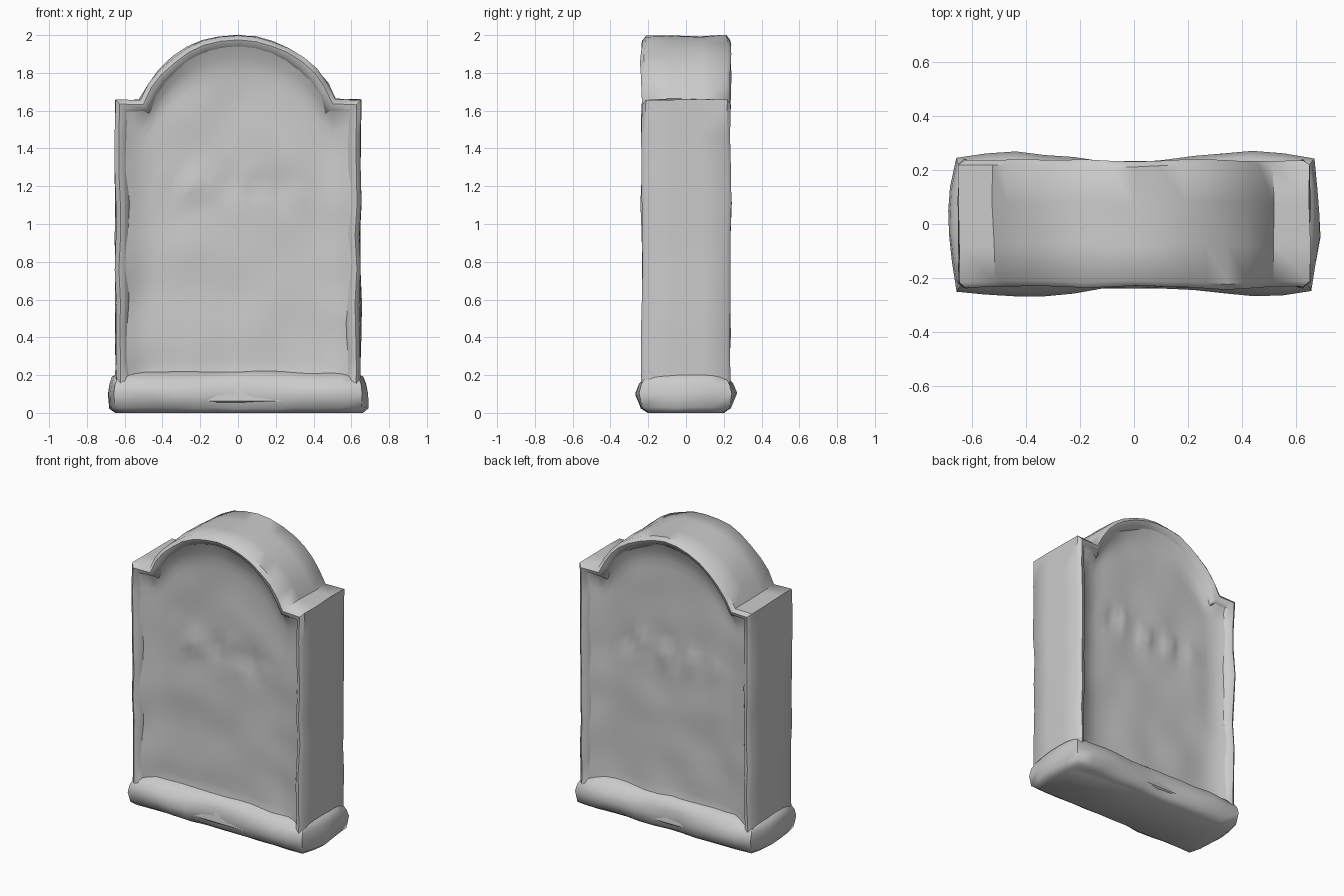
import bpy, bmesh, math
from mathutils import Vector, noise

cube = bpy.data.objects.get("Cube")
if cube:
    bpy.data.objects.remove(cube)

stone = bpy.data.materials.new("grey stone")
stone.use_nodes = True
grey = (0.6, 0.6, 0.6, 1)
stone.diffuse_color = grey
stone.node_tree.nodes["Principled BSDF"].inputs["Base Color"].default_value = grey

SHOULDER, ARCH_Z, ARCH_R, HALF_W = 1.66, 1.432, 0.568, 0.65


def worn(p, amount, scale=5):
    """Nudge a point so that the stone looks weathered."""
    return Vector(p) + noise.noise_vector(Vector(p) * scale) * amount


def finish(name, bm, angle, recalc=True):
    if recalc:
        bmesh.ops.recalc_face_normals(bm, faces=bm.faces)
    mesh = bpy.data.meshes.new(name)
    bm.to_mesh(mesh)
    bm.free()
    mesh.materials.append(stone)
    obj = bpy.data.objects.new(name, mesh)
    bpy.context.collection.objects.link(obj)
    bpy.ops.object.select_all(action="DESELECT")
    obj.select_set(True)
    bpy.context.view_layer.objects.active = obj
    bpy.ops.object.shade_smooth_by_angle(angle=math.radians(angle))
    return obj


def bridge(bm, a, b):
    for i in range(len(a)):
        j = (i + 1) % len(a)
        bm.faces.new((a[i], a[j], b[j], b[i]))


def outline(off, bottom):
    """Arched headstone outline, moved inwards by off."""
    top, r, w = SHOULDER - off, ARCH_R - off, HALF_W - off
    half = [(w, bottom + (top - bottom) * i / 9) for i in range(10)]
    start = math.asin((top - ARCH_Z) / r)
    for i in range(8):
        a = start + (math.pi / 2 - start) * i / 7
        half.append((r * math.cos(a), ARCH_Z + r * math.sin(a)))
    return half + [(-x, z) for x, z in reversed(half[:-1])]


# Raised frame: front recess, rim, outer side, rim and back recess
bm = bmesh.new()
section = [(0.13, 0.09, 0.16), (0.19, 0.075, 0.16), (0.225, 0.05, 0.13),
           (0.235, 0.025, 0.06), (0.215, 0.002, 0.04), (0.08, 0, 0.04)]
section = [(-y, o, b) for y, o, b in section] + section[::-1]
rings = [[bm.verts.new(worn((x, y, z), 0.012)) for x, z in outline(off, b)]
         for y, off, b in section]
for k, ring in enumerate(rings):
    bridge(bm, ring, rings[(k + 1) % len(rings)])
finish("frame", bm, 50)


# Recessed panels with a worn row of shallow bumps
def panel_top(x):
    arch = ARCH_Z + math.sqrt(max(0, (ARCH_R - 0.06) ** 2 - x * x))
    return max(arch, SHOULDER - 0.06)


def panel(name, side):
    bm = bmesh.new()
    cols, rows, grid = 24, 30, []
    for i in range(cols + 1):
        x = -0.6 + 1.2 * i / cols
        col = []
        for j in range(rows + 1):
            z = 0.1 + (panel_top(x) - 0.1) * j / rows
            gap = max(0, min(0.6 - abs(x), panel_top(x) - z, z - 0.1))
            lift = 0.045 * max(0, 1 - gap / 0.16) ** 2
            band = math.exp(-((z - 1.2) / 0.09) ** 2 - (x / 0.36) ** 4)
            bump = noise.noise(Vector((x * 11, side * 3, z * 8)))
            wave = noise.noise(Vector((x * 4, side * 7, z * 4)))
            y = 0.165 + lift + 0.045 * band * bump + 0.012 * wave
            col.append(bm.verts.new((x, side * y, z)))
        grid.append(col)
    for i in range(cols):
        for j in range(rows):
            quad = [grid[i][j], grid[i + 1][j], grid[i + 1][j + 1], grid[i][j + 1]]
            bm.faces.new(quad if side < 0 else quad[::-1])
    finish(name, bm, 50, recalc=False)


panel("front_panel", -1)
panel("back_panel", 1)

# Plinth: rounded courses that swell towards the corners
bm = bmesh.new()
courses = [(0, -0.03, 0), (0.025, 0, 0.3), (0.1, 0.006, 1), (0.15, 0, 0.6),
           (0.19, -0.015, 0.2), (0.22, -0.06, 0)]
rings = []
for z, grow, swell in courses:
    ring = []
    hx, hy = 0.655 + grow, 0.225 + grow
    front = []
    for i in range(13):
        x = -hx + 2 * hx * i / 12
        front.append((x, -hy - 0.035 * swell * math.sin(math.pi * x / 0.85) ** 2))
    end = []
    for i in range(1, 5):
        t = -1 + 2 * i / 5
        end.append((hx + (0.03 if z < 0.2 else 0) * (1 - t * t), t * hy))
    half = front + end
    for x, y in half + [(-x, -y) for x, y in half]:
        p = worn((x, y, z), 0.014)
        p.z = z if z == 0 else p.z
        ring.append(bm.verts.new(p))
    rings.append(ring)
for a, b in zip(rings, rings[1:]):
    bridge(bm, a, b)
bm.faces.new(rings[0])
bm.faces.new(rings[-1])
finish("plinth", bm, 55)
